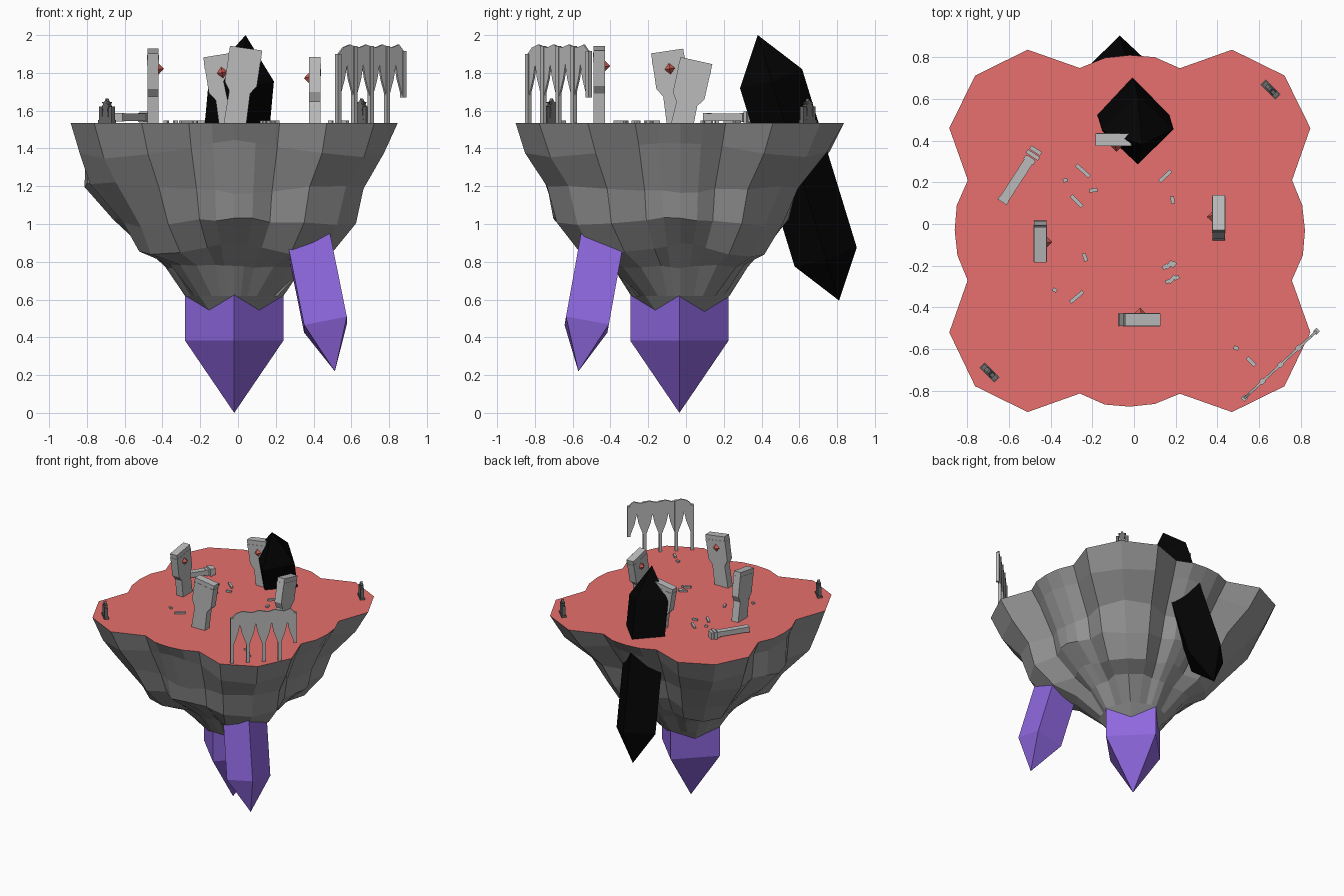
import bpy, bmesh, math, random
from mathutils import Vector, Matrix

if "Cube" in bpy.data.objects:
    bpy.data.objects.remove(bpy.data.objects["Cube"])
random.seed(4)
TOP = 1.535

def mat(name, rgb):
    m = bpy.data.materials.new(name)
    m.diffuse_color = (*rgb, 1)
    m.use_nodes = True
    m.node_tree.nodes["Principled BSDF"].inputs["Base Color"].default_value = m.diffuse_color
    return m

ROCK = mat("dark_rock", (0.30, 0.30, 0.30))
RED = mat("red_ground", (0.80, 0.16, 0.155))
STONE = mat("pale_stone", (0.50, 0.50, 0.50))
DARK = mat("statue_stone", (0.15, 0.15, 0.15))
PURPLE = mat("purple_crystal", (0.27, 0.135, 0.73))
BLACK = mat("black_crystal", (0.001, 0.001, 0.001))
GEM = mat("red_gem", (0.62, 0.11, 0.09))

def finish(bm, name, *mats):
    bmesh.ops.recalc_face_normals(bm, faces=bm.faces)
    me = bpy.data.meshes.new(name)
    bm.to_mesh(me)
    bm.free()
    for m in mats:
        me.materials.append(m)
    ob = bpy.data.objects.new(name, me)
    bpy.context.collection.objects.link(ob)
    return ob

def loft(bm, rings):
    for a, b in zip(rings, rings[1:]):
        n = len(a)
        for i in range(n):
            bm.faces.new((a[i], a[(i + 1) % n], b[(i + 1) % n], b[i]))

def box(bm, size, mtx):
    bmesh.ops.create_cube(bm, size=1, matrix=mtx @ Matrix.Diagonal((*size, 1)))

def slab(bm, profile, thick, mtx):
    """Extrude an outline in the local xz plane along local y."""
    rings = [[bm.verts.new(mtx @ Vector((x, s * thick / 2, z))) for x, z in profile] for s in (-1, 1)]
    loft(bm, rings)
    for r in rings:
        bm.faces.new(r)

def place(x, y, z, deg=0):
    return Matrix.Translation((x, y, z)) @ Matrix.Rotation(math.radians(deg), 4, 'Z')

# Island: one lobed outline shrunk ring by ring into a ragged cone
C = Vector((-0.02, -0.03))
octant = [(0.84, 0), (0.827, 0.12), (0.778, 0.24), (0.866, 0.49), (0.742, 0.742),
          (0.49, 0.866), (0.24, 0.777), (0.12, 0.83)]
outline = []
for k in range(4):
    c, s = round(math.cos(k * math.pi / 2)), round(math.sin(k * math.pi / 2))
    outline += [Vector((c * x - s * y, s * x + c * y)) for x, y in octant]
# scale, height, height wave, extra on left, on front, on back, corner rounding
levels = [(1, TOP, 0, 0, 0, 0, 0), (0.92, 1.395, 0.04, 0.02, 0.03, -0.01, 0.01),
          (0.785, 1.185, -0.015, 0.15, 0.05, -0.05, 0.05),
          (0.755, 1.01, 0.02, 0.0, 0.05, -0.07, 0.11),
          (0.57, 0.86, 0.03, 0.01, 0.03, -0.03, 0.05), (0.43, 0.775, 0, 0, 0, 0, 0.04),
          (0.30, 0.62, 0, 0, 0, 0, 0), (0.10, 0.44, 0, 0, 0, 0, 0)]
bm = bmesh.new()
rings = []
for li, (sc, z, wave, left, front, back, rnd) in enumerate(levels):
    ring = []
    for p in outline:
        a = math.atan2(p.y, p.x)
        lf = max(0, -math.cos(a)) ** 2
        fr, bk = max(0, -math.sin(a)) ** 2, max(0, math.sin(a)) ** 2
        k = sc + left * lf + front * fr + back * bk
        lump = p.x > 0 and p.y < 0      # front right corner carries a crystal
        k -= rnd * math.sin(2 * a) ** 2 * (0.4 if lump else 1)
        j = 0.01 if 0 < li < 6 else 0
        k += random.uniform(-j, j)
        dz = 0.035 * lf if li == 2 else 0
        q = p
        if li == 4 and p.y < 0:         # front corners hang over the foot
            k += 0.05 * abs(math.sin(2 * a)) ** 3
        elif li > 5:                    # the foot becomes an octagon
            e = math.pi / 4
            q = p.normalized() * 0.87 * math.cos(e / 2) / math.cos(a % e - e / 2)
        elif li == 0 and p.y < -0.5:
            q = p + Vector((0, -0.006))
        ring.append(bm.verts.new((C.x + q.x * k, C.y + q.y * k,
                                  z + dz + wave * math.cos(4 * a) + random.uniform(-j, j))))
    rings.append(ring)
loft(bm, rings)
top = bm.faces.new(rings[0])
top.material_index = 1
bm.faces.new(rings[-1])
finish(bm, "floating_island", ROCK, RED)

# Crystals: four-sided prisms with a point at each end
def crystal(name, low, high, r, t0, t1, turn, m):
    low, high = Vector(low), Vector(high)
    d = (high - low).normalized()
    u = (Vector((1, 0, 0)) - d * d.x).normalized()
    v = d.cross(u)
    bm = bmesh.new()
    rs = []
    for t in (t0, t1):
        rs.append([bm.verts.new(low.lerp(high, t) + r * (u * math.cos(a) + v * math.sin(a)))
                   for a in (turn + i * math.pi / 2 for i in range(4))])
    loft(bm, rs)
    for r4, tip in ((rs[0], low), (rs[1], high)):
        p = bm.verts.new(tip)
        for i in range(4):
            bm.faces.new((r4[i], r4[(i + 1) % 4], p))
    finish(bm, name, m)

crystal("main_purple_crystal", (-0.02, -0.035, 0), (-0.02, -0.035, 1.3), 0.26, 0.294, 0.6, 0, PURPLE)
crystal("side_purple_crystal", (0.513, -0.57, 0.22), (0.305, -0.385, 1.25), 0.163, 0.24, 0.8,
        math.pi / 4, PURPLE)
crystal("black_crystal", (-0.09, 0.81, 0.595), (0.04, 0.38, 2.0), 0.172, 0.164, 0.836, 0, BLACK)

# Leaning stone pillars, each with a gem on its inward face
def pillar(name, x, y, deg, lean, h):
    M = place(x, y, TOP, deg) @ Matrix.Rotation(math.radians(lean), 4, 'Y')
    half = [(0.06, -0.03), (0.056, h - 0.235), (0.086, h - 0.19), (0.086, h)]
    prof = half + [(-a, b) for a, b in reversed(half)]
    bm = bmesh.new()
    slab(bm, prof, 0.06, M)
    box(bm, (0.175, 0.064, 0.03), M @ Matrix.Translation((0, 0, h - 0.05)))
    finish(bm, name, STONE)
    bm = bmesh.new()
    eq = [bm.verts.new(M @ Vector((a * 0.028, 0.03 + b * 0.028, h - 0.095)))
          for a, b in ((1, 0), (0, 1), (-1, 0), (0, -1))]
    for s in (-1, 1):
        p = bm.verts.new(M @ Vector((0, 0.03, h - 0.095 + s * 0.03)))
        for i in range(4):
            bm.faces.new((eq[i], eq[(i + 1) % 4], p))
    finish(bm, name + "_gem", GEM)

pillar("front_pillar", -0.015, -0.46, 0, 8.3, 0.40)
pillar("back_pillar", -0.042, 0.405, 180, 9, 0.365)
pillar("right_pillar", 0.407, -0.018, 90, 12.5, 0.338)
pillar("left_pillar", -0.45, -0.043, -90, 8.5, 0.385)

# Fallen pillar lying on the ground
bm = bmesh.new()
M = place(-0.548, 0.235, TOP + 0.03, 57)
box(bm, (0.25, 0.046, 0.04), M @ Matrix.Translation((-0.025, 0, 0)))
for x, w in ((0.085, 0.056), (0.115, 0.07), (0.14, 0.06), (-0.145, 0.052)):
    box(bm, (0.02, w, w * 0.85), M @ Matrix.Translation((x, 0, 0)))
finish(bm, "fallen_pillar", STONE)

# Ruined arcade at the front right corner: posts with pointed arches between
a, b = Vector((0.53, -0.835)), Vector((0.875, -0.515))
L = (b - a).length
M = place(a.x, a.y, 0, math.degrees(math.atan2(b.y - a.y, b.x - a.x)))
step = L / 4
bm = bmesh.new()
for i in range(5):
    z0, z1 = (1.67, 1.915) if i == 4 else (TOP, 1.90 if i == 0 else 1.942)
    box(bm, (0.024, 0.024, z1 - z0), M @ Matrix.Translation((i * step, 0, (z0 + z1) / 2)))
for i in range(4):
    x = i * step
    zl, zr = (1.90 if i == 0 else 1.94), (1.915 if i == 3 else 1.94)
    slab(bm, [(x, 1.67), (x + 0.012, 1.68), (x + 0.044, 1.77), (x + step / 2, 1.845),
              (x + step - 0.044, 1.77), (x + step - 0.012, 1.68), (x + step, 1.67), (x + step, zr),
              (x + step * 0.7, 1.95), (x + step * 0.3, 1.935), (x, zl)], 0.012, M)
finish(bm, "ruined_arcade", STONE)

# Two small corner statues: base, side posts, body, head with a spiky crown
star = [((0.03 if k % 2 == 0 else 0.016) * math.sin(k * math.pi / 5),
         (0.03 if k % 2 == 0 else 0.016) * math.cos(k * math.pi / 5)) for k in range(10)]
for name, x, y in (("front_left_statue", -0.693, -0.712), ("back_right_statue", 0.655, 0.645)):
    M = place(x, y, TOP, -45)
    bm = bmesh.new()
    box(bm, (0.1, 0.035, 0.015), M @ Matrix.Translation((0, 0, 0.0075)))
    for s in (-1, 1):
        box(bm, (0.022, 0.026, 0.085), M @ Matrix.Translation((s * 0.035, 0, 0.045)))
    slab(bm, [(-0.026, 0.01), (0.026, 0.01), (0.017, 0.07), (0.024, 0.09), (0.01, 0.105),
              (-0.01, 0.105), (-0.024, 0.09), (-0.017, 0.07)], 0.028, M)
    slab(bm, star, 0.02, M @ Matrix.Translation((0, 0, 0.1)))
    finish(bm, name, DARK)

# Scattered rubble: x, y, length, angle
rubble = [(-0.245, 0.255, 0.085, -42), (-0.275, 0.11, 0.075, -45), (-0.33, 0.21, 0.022, 20),
          (-0.195, 0.162, 0.04, 10), (0.15, 0.23, 0.075, 43), (0.185, 0.115, 0.035, 100),
          (-0.235, -0.16, 0.04, 110), (-0.38, -0.317, 0.022, -30), (-0.275, -0.35, 0.08, 40),
          (0.15, -0.205, 0.03, 40), (0.17, -0.195, 0.045, 50), (0.19, -0.195, 0.03, 50),
          (0.165, -0.275, 0.03, 20), (0.183, -0.265, 0.045, 50), (0.205, -0.258, 0.025, 30),
          (0.49, -0.595, 0.025, -20), (0.562, -0.66, 0.055, -45)]
bm = bmesh.new()
for x, y, ln, deg in rubble:
    box(bm, (ln, 0.018, 0.014), place(x, y, TOP + 0.006, deg))
finish(bm, "rubble", STONE)
